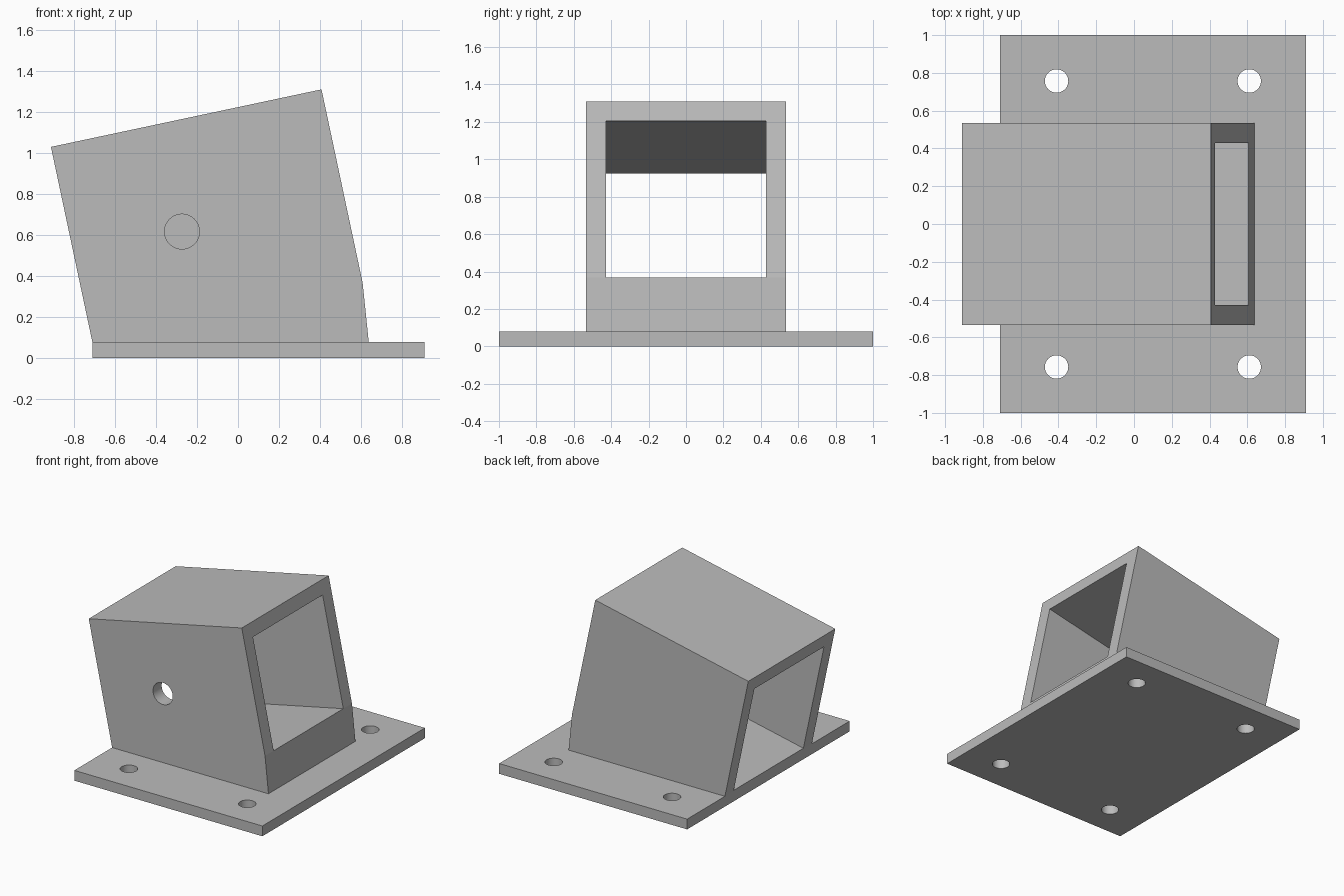
import bpy
import bmesh
from math import radians, sin, cos
from mathutils import Vector

cube = bpy.data.objects.get("Cube")
if cube:
    bpy.data.objects.remove(cube, do_unlink=True)

# Single plain grey
grey = bpy.data.materials.new("plain grey")
grey.use_nodes = True
colour = (0.5, 0.5, 0.5, 1)
grey.diffuse_color = colour
grey.node_tree.nodes["Principled BSDF"].inputs["Base Color"].default_value = colour


def prism(name, outline, y0, y1):
    """Extrude an x-z outline from y0 to y1."""
    bm = bmesh.new()
    face = bm.faces.new([bm.verts.new((x, y0, z)) for x, z in outline])
    ext = bmesh.ops.extrude_face_region(bm, geom=[face])
    moved = [v for v in ext["geom"] if isinstance(v, bmesh.types.BMVert)]
    bmesh.ops.translate(bm, verts=moved, vec=(0, y1 - y0, 0))
    bmesh.ops.recalc_face_normals(bm, faces=bm.faces)
    mesh = bpy.data.meshes.new(name)
    bm.to_mesh(mesh)
    bm.free()
    mesh.materials.append(grey)
    obj = bpy.data.objects.new(name, mesh)
    bpy.context.collection.objects.link(obj)
    return obj


def drill(location, radius, depth, rotation=(0, 0, 0)):
    bpy.ops.mesh.primitive_cylinder_add(vertices=48, radius=radius, depth=depth,
                                        location=location, rotation=rotation)
    tool = bpy.context.object
    tool.data.materials.append(grey)
    return tool


def cut(obj, tool):
    """Subtract the tool from the object, then remove the tool."""
    tool.hide_render = True
    mod = obj.modifiers.new("cut", "BOOLEAN")
    mod.operation = "DIFFERENCE"
    mod.solver = "EXACT"
    mod.object = tool
    bpy.ops.object.select_all(action="DESELECT")
    obj.select_set(True)
    bpy.context.view_layer.objects.active = obj
    bpy.ops.object.modifier_apply(modifier=mod.name)
    bpy.data.objects.remove(tool, do_unlink=True)


# Mounting plate with four bolt holes
T = 0.08
plate = prism("mounting_plate", [(-0.71, 0), (0.91, 0), (0.91, T), (-0.71, T)], -1, 1)
for x in (-0.41, 0.61):
    for y in (-0.757, 0.757):
        cut(plate, drill((x, y, T / 2), 0.062, 1))

# Tilted frame: "along" follows the sleeve, "down" crosses it
tilt = radians(12)
along = Vector((cos(tilt), sin(tilt)))
down = Vector((sin(tilt), -cos(tilt)))
corner = Vector((0.407, 1.31))
length, wall, bore = 1.348, 0.107, 0.857
floor_depth = wall + bore

# Sleeve block standing on the plate, with a wedge below its floor
block = prism("tilted_sleeve", [
    corner - along * length,
    corner,
    corner + down * floor_depth,
    (0.637, T),
    (-0.71, T),
], -0.535, 0.535)

# Square tunnel through the sleeve
near, far = corner + along * 0.5, corner - along * (length + 0.5)
tunnel = prism("tunnel_cutter", [
    near + down * wall, near + down * floor_depth,
    far + down * floor_depth, far + down * wall,
], -bore / 2, bore / 2)
cut(block, tunnel)

# Round pin hole in the front wall only
cut(block, drill((-0.273, -0.5, 0.617), 0.085, 0.4, (radians(90), 0, 0)))

# Smooth hole walls, crisp edges
for obj in (plate, block):
    bpy.ops.object.select_all(action="DESELECT")
    obj.select_set(True)
    bpy.context.view_layer.objects.active = obj
    bpy.ops.object.shade_smooth_by_angle(angle=radians(30))
# Keep the shallow bend on the sleeve end flat
for poly in block.data.polygons:
    if poly.area > 0.05:
        poly.use_smooth = False
